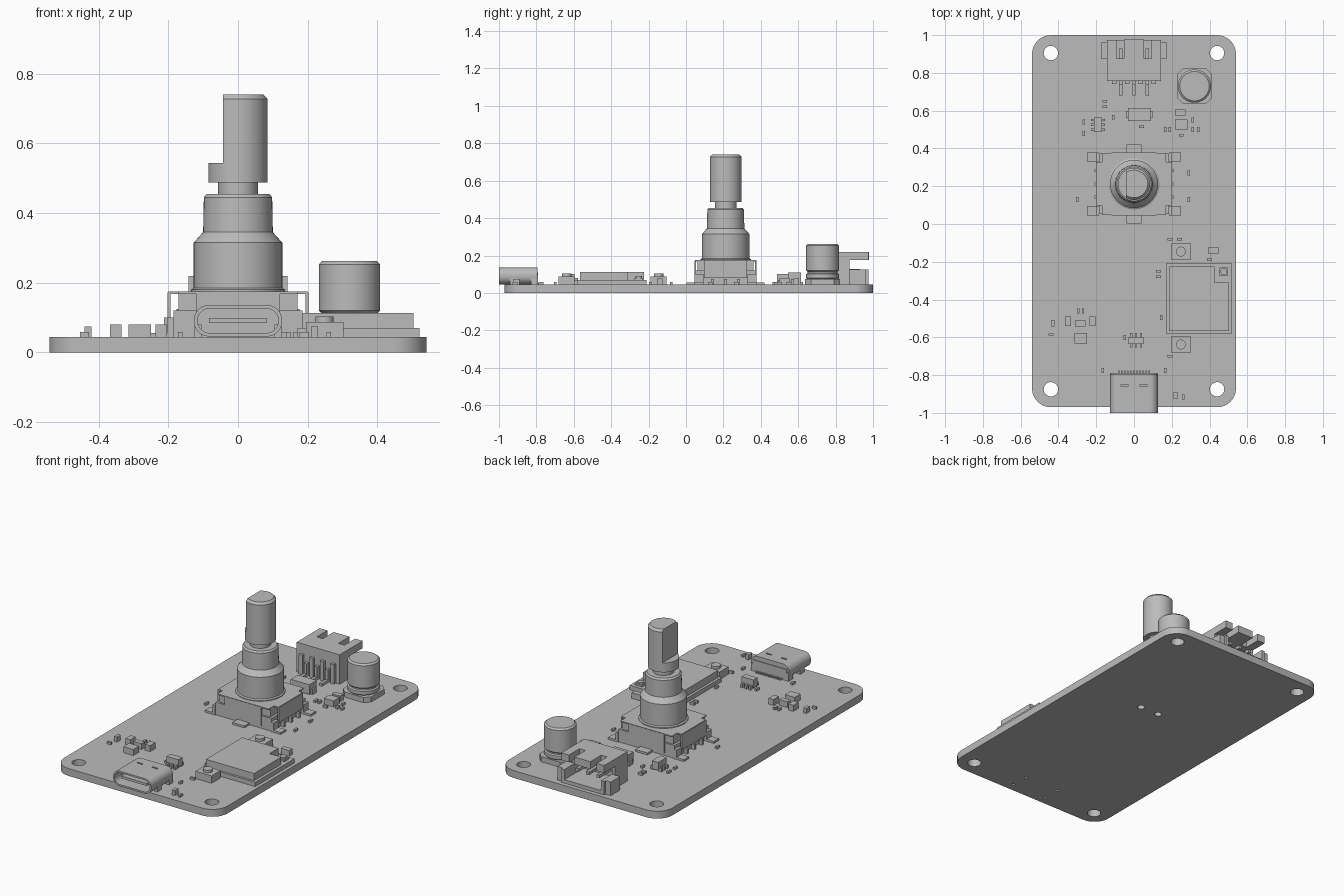
import bpy, bmesh, math
from mathutils import Matrix, Vector

default_cube = bpy.data.objects.get("Cube")
if default_cube:
    bpy.data.objects.remove(default_cube, do_unlink=True)

grey = bpy.data.materials.new("plain_grey")
grey.use_nodes = True
grey.diffuse_color = (0.5, 0.5, 0.5, 1)
grey.node_tree.nodes["Principled BSDF"].inputs["Base Color"].default_value = (0.5, 0.5, 0.5, 1)

BOARD_TOP = 0.044


def finish(name, bm, smooth=False):
    bmesh.ops.recalc_face_normals(bm, faces=bm.faces)
    mesh = bpy.data.meshes.new(name)
    bm.to_mesh(mesh)
    bm.free()
    obj = bpy.data.objects.new(name, mesh)
    bpy.context.collection.objects.link(obj)
    mesh.materials.append(grey)
    if smooth:
        smooth_shade(obj)
    return obj


def select_only(obj):
    bpy.ops.object.select_all(action='DESELECT')
    obj.select_set(True)
    bpy.context.view_layer.objects.active = obj


def smooth_shade(obj):
    select_only(obj)
    bpy.ops.object.shade_smooth_by_angle(angle=math.radians(30))


def add_box(bm, x0, x1, y0, y1, z0, z1):
    size = Matrix.Diagonal((x1 - x0, y1 - y0, z1 - z0, 1))
    middle = Matrix.Translation(((x0 + x1) / 2, (y0 + y1) / 2, (z0 + z1) / 2))
    bmesh.ops.create_cube(bm, size=1, matrix=middle @ size)


def boxes(name, *extents):
    bm = bmesh.new()
    for extent in extents:
        add_box(bm, *extent)
    return finish(name, bm)


def mirrored(extent):
    x0, x1, *rest = extent
    return [(x0, x1, *rest), (-x1, -x0, *rest)]


def blocks(name, centres, width, depth, height):
    # Rows of equal blocks standing on the board
    return boxes(name, *[(x - width / 2, x + width / 2, y - depth / 2, y + depth / 2,
                          BOARD_TOP, BOARD_TOP + height) for x, y in centres])


def prism(name, outline, start, end, along_y=False, smooth=False):
    bm = bmesh.new()
    place = (lambda a, b: (a, start, b)) if along_y else (lambda a, b: (a, b, start))
    face = bm.faces.new([bm.verts.new(place(a, b)) for a, b in outline])
    swept = bmesh.ops.extrude_face_region(bm, geom=[face])["geom"]
    shift = Vector((0, end - start, 0) if along_y else (0, 0, end - start))
    bmesh.ops.translate(bm, vec=shift, verts=[v for v in swept if isinstance(v, bmesh.types.BMVert)])
    return finish(name, bm, smooth)


def rounded(cx, cy, width, height, radius, steps=8):
    points = []
    for quarter, (sx, sy) in enumerate([(1, 1), (-1, 1), (-1, -1), (1, -1)]):
        for i in range(steps + 1):
            angle = (quarter + i / steps) * math.pi / 2
            points.append((cx + sx * (width / 2 - radius) + radius * math.cos(angle),
                           cy + sy * (height / 2 - radius) + radius * math.sin(angle)))
    return points


def lathe(name, cx, cy, profile, segments=48):
    bm = bmesh.new()
    rings = []
    for radius, z in profile:
        rings.append([bm.verts.new((cx + radius * math.cos(math.tau * i / segments),
                                    cy + radius * math.sin(math.tau * i / segments), z))
                      for i in range(segments)])
    for low, high in zip(rings, rings[1:]):
        for i in range(segments):
            j = (i + 1) % segments
            bm.faces.new((low[i], low[j], high[j], high[i]))
    bm.faces.new(rings[0])
    bm.faces.new(rings[-1])
    return finish(name, bm, smooth=True)


def cut(obj, *cutters):
    for cutter in cutters:
        select_only(obj)
        modifier = obj.modifiers.new("cut", 'BOOLEAN')
        modifier.solver = 'EXACT'
        modifier.object = cutter
        bpy.ops.object.modifier_apply(modifier=modifier.name)
        bpy.data.objects.remove(cutter, do_unlink=True)
    return obj


def drill(x, y, radius):
    return lathe("drill", x, y, [(radius, -0.1), (radius, 0.1)], 24)


# Circuit board with corner holes, peg holes and shell-foot holes
board = prism("circuit_board", rounded(0, 0.015, 1.08, 1.97, 0.1), 0, BOARD_TOP)
cut(board, *[drill(side * 0.44, y, 0.038) for side in (1, -1) for y in (0.905, -0.875)],
    *[drill(x, 0.21, 0.02) for x in (0, 0.125)],
    *[drill(side * 0.115, y, 0.008) for side in (1, -1) for y in (-0.81, -0.92)])
smooth_shade(board)

# Rotary encoder: housing, metal frame, feet, bushing and shaft
EY = 0.212
boxes("encoder_housing", (-0.185, 0.185, EY - 0.16, EY + 0.16, BOARD_TOP, 0.12),
      (-0.17, 0.17, EY - 0.15, EY + 0.15, 0.12, 0.168))
boxes("encoder_frame", (-0.2, 0.2, EY - 0.115, EY + 0.115, 0.168, 0.175),
      (-0.17, 0.17, EY - 0.165, EY + 0.165, 0.168, 0.175),
      *mirrored((0.194, 0.202, EY - 0.115, EY + 0.115, 0.08, 0.172)))
for_feet = []
for sign in (1, -1):
    y = EY + sign * 0.142
    for_feet += mirrored((0.195, 0.25, y - 0.024, y + 0.024, BOARD_TOP, 0.056))
    for_feet += mirrored((0.185, 0.202, y - 0.024, y + 0.024, BOARD_TOP, 0.1))
    y = EY + sign * 0.185
    for_feet.append((-0.04, 0.04, y - 0.024, y + 0.024, BOARD_TOP, 0.056))
    for_feet.append((-0.12, 0.12, EY + sign * 0.162 - 0.004, EY + sign * 0.162 + 0.004, 0.06, 0.172))
boxes("encoder_feet", *for_feet)
blocks("encoder_pins", [(s * 0.2, EY + d) for s in (1, -1) for d in (-0.07, 0, 0.07)], 0.02, 0.016, 0.03)
lathe("encoder_bushing", 0, EY, [(0.135, 0.17), (0.135, 0.18), (0.127, 0.185), (0.127, 0.315),
                                 (0.1, 0.345), (0.098, 0.445), (0.09, 0.455)])
shaft = lathe("encoder_shaft", 0, EY, [(0.057, 0.44), (0.057, 0.487), (0.085, 0.487),
                                       (0.085, 0.727), (0.073, 0.74)])
cut(shaft, boxes("shaft_flat", (-0.2, -0.043, EY - 0.2, EY + 0.2, 0.543, 0.8)))
smooth_shade(shaft)

# Charging socket: hollow shell with a tongue inside
shell = prism("socket_shell", rounded(0, 0.091, 0.252, 0.09, 0.042), -1, -0.795, True)
cut(shell, prism("socket_hollow", rounded(0, 0.091, 0.232, 0.07, 0.034), -1.1, -0.84, True),
    boxes("shell_slots", *mirrored((0.032, 0.068, -0.86, -0.85, 0.11, 0.2))))
smooth_shade(shell)
boxes("socket_tongue", (-0.083, 0.083, -0.98, -0.83, 0.084, 0.099))
boxes("socket_rear", (-0.11, 0.11, -0.81, -0.79, BOARD_TOP, 0.11),
      *mirrored((0.105, 0.125, -0.83, -0.79, BOARD_TOP, 0.09)),
      *mirrored((0.105, 0.125, -0.94, -0.9, BOARD_TOP, 0.08)))
blocks("socket_contacts", [(-0.08 + i * 0.016, -0.785) for i in range(11)], 0.008, 0.02, 0.008)

# Battery header: tray open to the rear, slotted roof, ears and pins
boxes("header_body", (-0.142, 0.142, 0.757, 0.795, BOARD_TOP, 0.22),
      (-0.142, 0.142, 0.79, 0.975, BOARD_TOP, 0.065),
      *mirrored((0.122, 0.142, 0.79, 0.875, 0.06, 0.22)),
      *mirrored((0.122, 0.142, 0.87, 0.975, 0.06, 0.125)))
boxes("header_roof", (-0.142, 0.142, 0.79, 0.875, 0.176, 0.22),
      (-0.052, 0.052, 0.87, 0.978, 0.176, 0.22),
      *mirrored((0.092, 0.142, 0.87, 0.975, 0.176, 0.22)))
boxes("header_ears", *mirrored((0.14, 0.176, 0.875, 0.962, BOARD_TOP, 0.125)))
pins = []
for x in (-0.07, 0, 0.07):
    pins += [(x - 0.009, x + 0.009, 0.68, 0.74, BOARD_TOP, 0.06),
             (x - 0.009, x + 0.009, 0.735, 0.76, BOARD_TOP, 0.12),
             (x - 0.009, x + 0.009, 0.79, 0.93, 0.11, 0.128)]
boxes("header_pins", *pins)
boxes("header_ribs", *[(x - 0.012, x + 0.012, 0.74, 0.76, BOARD_TOP, 0.16)
                       for x in (-0.105, -0.035, 0.035, 0.105)])

# Round capacitor on a bevelled base
prism("capacitor_base", rounded(0.32, 0.73, 0.185, 0.185, 0.03, 1), BOARD_TOP, 0.075)
lathe("capacitor_can", 0.32, 0.73, [(0.08, 0.07), (0.088, 0.08), (0.088, 0.1), (0.08, 0.105), (0.08, 0.113),
                                    (0.088, 0.12), (0.088, 0.253), (0.078, 0.262)])

# Radio module with a notched shield and a small antenna part
boxes("module_base", (0.17, 0.52, -0.58, -0.21, BOARD_TOP, 0.07))
prism("module_shield", [(0.185, -0.225), (0.425, -0.225), (0.425, -0.31), (0.503, -0.31),
                        (0.503, -0.567), (0.185, -0.567)], 0.07, 0.113)
boxes("antenna_seat", (0.452, 0.498, -0.275, -0.23, 0.07, 0.08))
lathe("antenna_post", 0.475, -0.252, [(0.018, 0.08), (0.018, 0.09)], 16)

# Push buttons
for label, y in (("rear", -0.146), ("front", -0.638)):
    boxes(label + "_button_body", (0.195, 0.302, y - 0.043, y + 0.043, BOARD_TOP, 0.088))
    lathe(label + "_button_cap", 0.248, y, [(0.026, 0.085), (0.026, 0.103)], 24)

# Leaded chips and diode
boxes("front_chip", (-0.028, 0.05, -0.635, -0.597, 0.052, 0.1))
blocks("front_chip_leads", [(0.011 + i * 0.026, y) for i in (-1, 0, 1) for y in (-0.643, -0.589)],
       0.012, 0.022, 0.022)
boxes("rear_chip", (-0.212, -0.17, 0.486, 0.564, 0.052, 0.1))
blocks("rear_chip_leads", [(x, 0.525 + i * 0.026) for i in (-1, 0, 1) for x in (-0.217, -0.165)],
       0.022, 0.012, 0.022)
boxes("diode_body", (-0.033, 0.09, 0.545, 0.615, 0.05, 0.108))
boxes("diode_leads", (-0.042, 0.099, 0.562, 0.598, BOARD_TOP, 0.075))

# Loose surface parts, grouped by size
blocks("upright_resistors", [(-0.295, -0.46), (-0.27, -0.46), (0.165, 0.5), (0.19, 0.5), (0.31, 0.5),
                             (0.34, 0.5), (0.31, 0.55), (-0.11, 0.565), (-0.265, 0.54), (-0.265, 0.48),
                             (0.29, 0.27), (0.29, 0.13), (-0.3, 0.13), (0.145, -0.495), (-0.05, -0.6),
                             (-0.165, -0.775), (0.165, -0.775), (0.26, -0.915)], 0.013, 0.026, 0.014)
blocks("level_resistors", [(-0.44, -0.585), (0.25, 0.47), (-0.155, 0.65), (-0.155, 0.62), (0.04, 0.515),
                           (0.19, -0.08), (0.24, -0.08), (0.4, -0.19), (0.13, -0.25), (0.13, -0.28),
                           (0.19, -0.7)], 0.026, 0.013, 0.014)
blocks("upright_capacitors", [(-0.35, -0.515), (-0.22, -0.515)], 0.033, 0.05, 0.036)
blocks("level_capacitors", [(0.245, 0.59), (0.42, -0.14), (-0.285, -0.527)], 0.055, 0.03, 0.034)
blocks("small_indicators", [(-0.43, -0.525), (0.22, -0.908)], 0.02, 0.035, 0.03)
blocks("square_inductors", [(-0.282, -0.605), (0.25, 0.527)], 0.065, 0.055, 0.036)
